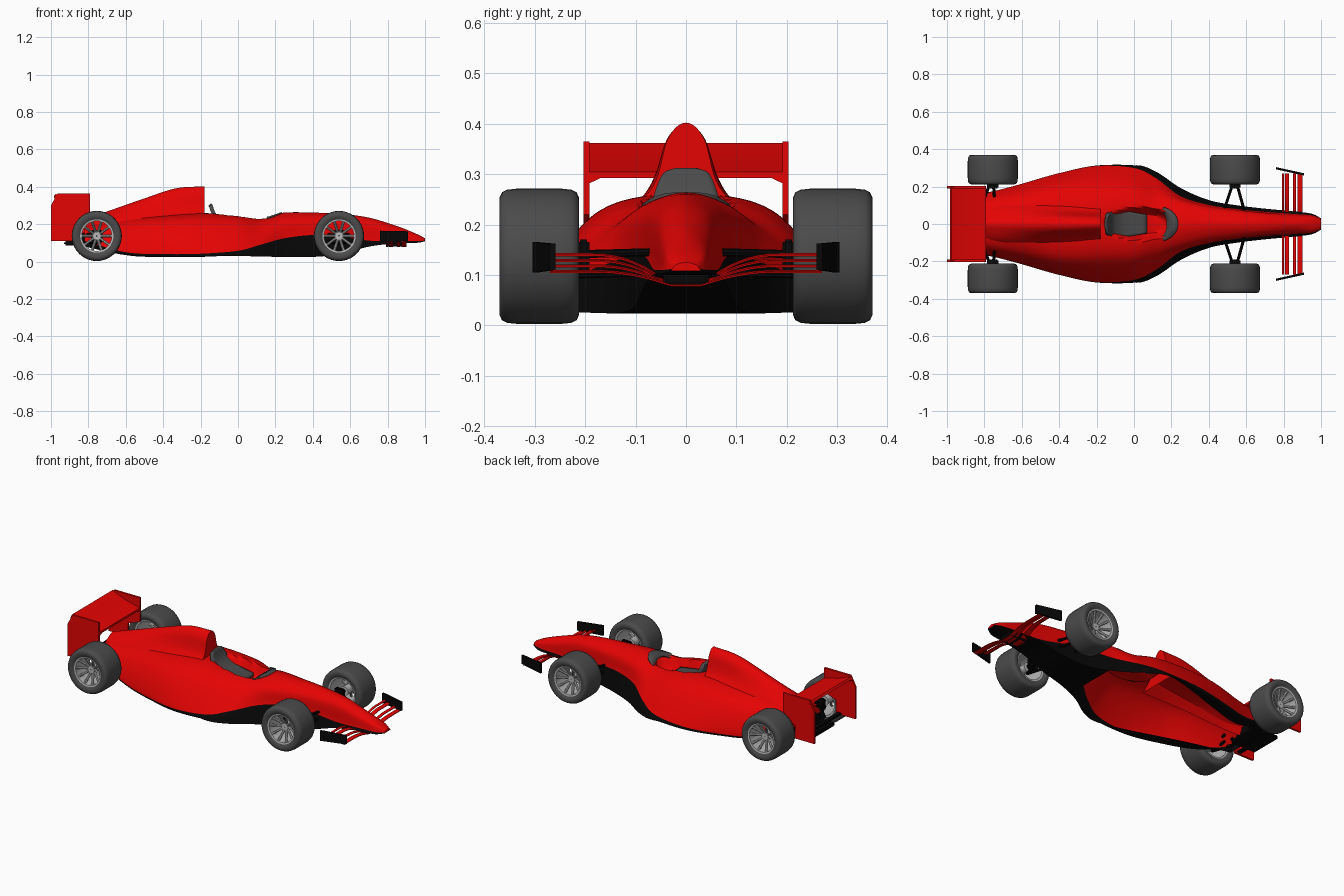
import bpy, bmesh, math
from mathutils import Vector, Matrix

if "Cube" in bpy.data.objects:
    bpy.data.objects.remove(bpy.data.objects["Cube"], do_unlink=True)


def material(name, r, g, b):
    m = bpy.data.materials.new(name)
    m.use_nodes = True
    m.diffuse_color = (r, g, b, 1)
    m.node_tree.nodes["Principled BSDF"].inputs["Base Color"].default_value = (r, g, b, 1)
    return m


RED = material("racing red", 0.78, 0.001, 0.001)
BLACK = material("carbon black", 0.002, 0.002, 0.002)
RUBBER = material("dark grey", 0.07, 0.07, 0.07)
METAL = material("rim grey", 0.48, 0.48, 0.48)


def finish(bm, name, *mats, smooth=True):
    bmesh.ops.recalc_face_normals(bm, faces=bm.faces)
    mesh = bpy.data.meshes.new(name)
    bm.to_mesh(mesh)
    bm.free()
    for m in mats:
        mesh.materials.append(m)
    obj = bpy.data.objects.new(name, mesh)
    bpy.context.collection.objects.link(obj)
    if smooth:
        bpy.ops.object.select_all(action='DESELECT')
        obj.select_set(True)
        bpy.context.view_layer.objects.active = obj
        bpy.ops.object.shade_smooth_by_angle(angle=math.radians(40))
    return obj


def spline(points, n):
    """Smooth curve through the points, n steps per span."""
    p = [Vector(q) for q in points]
    p = [p[0] * 2 - p[1]] + p + [p[-1] * 2 - p[-2]]
    out = []
    for a, b, c, d in zip(p, p[1:], p[2:], p[3:]):
        for i in range(n):
            t = i / n
            out.append(b + (c - a) * (t / 2) + (a * 2 - b * 5 + c * 4 - d) * (t * t / 2)
                       + (b * 3 - a - c * 3 + d) * (t ** 3 / 2))
    return out + [p[-2]]


def loft(stations, steps, n, floor_from=None, underside=False):
    """Skin a mirrored section along x; station = x, three (y, z) pairs, crown z."""
    bm = bmesh.new()
    rings = []
    for s in spline(stations, steps):
        half = [(s[1], s[2]), (s[3], s[4]), (s[5], s[6])]
        section = half + [(0, s[7])] + [(-y, z) for y, z in reversed(half)]
        rings.append([bm.verts.new((s[0], y, z)) for y, z in spline(section, n)])
    for r, q in zip(rings, rings[1:]):
        for i in range(len(r) - 1):
            f = bm.faces.new((r[i], q[i], q[i + 1], r[i + 1]))
            f.material_index = int(underside and not n <= i < n * 5)
        if floor_from is not None and r[0].co.x > floor_from:
            bm.faces.new((r[0], r[-1], q[-1], q[0])).material_index = 1
    bm.faces.new(rings[-1])
    bm.faces.new(rings[0]).material_index = int(underside)
    return bm


# Body shell: lower edge, colour line, shoulder, crown
body = loft([
    (-.82, .17, .08, .155, .11, .10, .18, .20),
    (-.6, .15, .035, .215, .05, .145, .19, .24),
    (-.4, .2, .03, .272, .04, .18, .21, .25),
    (-.2, .265, .03, .31, .042, .18, .222, .26),
    (0, .314, .03, .299, .058, .17, .215, .248),
    (.12, .278, .027, .243, .09, .135, .205, .24),
    (.25, .192, .025, .148, .125, .11, .22, .262),
    (.4, .128, .025, .102, .142, .08, .225, .262),
    (.55, .1, .04, .08, .135, .065, .22, .255),
    (.7, .082, .08, .065, .112, .052, .205, .235),
    (.85, .068, .098, .054, .11, .042, .165, .19),
    (.95, .055, .1, .046, .11, .035, .14, .15),
    (1, .03, .108, .027, .112, .02, .12, .125)], 12, 12, floor_from=.3, underside=True)
# Sunken cockpit
for v in body.verts:
    d = ((v.co.x - .035) / .2) ** 2 + (v.co.y / .09) ** 2
    if d < 1 and v.co.z > .17:
        t = min(1, (1 - d) * 1.6)
        v.co.z -= .075 * t * t * (3 - 2 * t)
finish(body, "body_shell", RED, BLACK)

# Engine cover with tall air intake
cover = loft([
    (-.84, .09, .15, .07, .18, .03, .208, .22),
    (-.7, .12, .17, .08, .222, .032, .257, .268),
    (-.5, .13, .19, .08, .258, .036, .32, .338),
    (-.33, .14, .2, .072, .275, .038, .365, .392),
    (-.18, .14, .2, .066, .275, .036, .37, .402)], 8, 8)
finish(cover, "engine_cover", RED)


def box(name, lo, hi, mat, bevel):
    bm = bmesh.new()
    bmesh.ops.create_cube(bm, size=1)
    for v in bm.verts:
        v.co = [a + (c + .5) * (b - a) for a, b, c in zip(lo, hi, v.co)]
    bmesh.ops.bevel(bm, geom=bm.edges, offset=bevel, segments=2, affect='EDGES')
    return finish(bm, name, mat, smooth=False)


# Seat: reclined shell rising into a domed headrest, swept as (x, z, half width)
bm = bmesh.new()
rows = [[bm.verts.new((x, w * k, z)) for k in (-1, -.8, -.4, 0, .4, .8, 1)]
        for x, z, w in spline([(-.145, .312, .022), (-.136, .302, .045), (-.125, .27, .06),
                               (-.1, .235, .068), (-.04, .205, .068), (.07, .195, .05)], 4)]
for r, q in zip(rows, rows[1:]):
    for i in range(len(r) - 1):
        bm.faces.new((r[i], q[i], q[i + 1], r[i + 1]))
finish(bm, "seat", RUBBER).modifiers.new("thickness", 'SOLIDIFY').thickness = .02

# Crescent shaped dash around the front of the cockpit
bm = bmesh.new()
pairs = []
for i in range(17):
    a = math.radians(-80 + 10 * i)
    c, s = math.cos(a), math.sin(a)
    pairs.append([bm.verts.new((.14 + r * c, w * s, z - .025 * abs(s) ** 3))
                  for r, w, z in ((.095, .088, .264), (.035, .066, .245))])
for p, q in zip(pairs, pairs[1:]):
    bm.faces.new((p[0], q[0], q[1], p[1]))
finish(bm, "dash_screen", RUBBER).modifiers.new("thickness", 'SOLIDIFY').thickness = .008


def lathe(name, profile, centre, mat, segments=40):
    """Turn a closed (radius, y) outline round the axle."""
    bm = bmesh.new()
    rings = []
    for i in range(segments):
        a = math.tau * i / segments
        rings.append([bm.verts.new(Vector((r * math.cos(a), y, r * math.sin(a))) + centre)
                      for r, y in profile])
    for i, r in enumerate(rings):
        q = rings[(i + 1) % segments]
        for j in range(len(r)):
            k = (j + 1) % len(r)
            bm.faces.new((r[j], r[k], q[k], q[j]))
    return finish(bm, name, mat)


def rods(name, ends, radius, mat):
    bm = bmesh.new()
    for a, b in ends:
        a, b = Vector(a), Vector(b)
        turn = (b - a).to_track_quat('Z', 'Y').to_matrix().to_4x4()
        bmesh.ops.create_cone(bm, cap_ends=True, segments=8, radius1=radius, radius2=radius,
                              depth=(b - a).length, matrix=Matrix.Translation((a + b) / 2) @ turn)
    return finish(bm, name, mat)


# Open wheels with dished spokes, and the suspension arms
half_tyre = [(.086, .068), (.1, .077), (.116, .079), (.127, .074), (.132, .064), (.134, .045)]
tyre = [(r, -y) for r, y in half_tyre] + half_tyre[::-1]
rim = [(.08, -.068), (.089, -.07), (.089, .07), (.08, .068)]
for side, s in (("far", 1), ("near", -1)):
    for axle, x, inner, reaches in (("front", .54, .07, (-.06, .05)),
                                    ("rear", -.755, .13, (-.05, .01))):
        tag = axle + "_" + side
        centre = Vector((x, s * .291, .137))
        lathe(tag + "_tyre", tyre, centre, RUBBER)
        lathe(tag + "_rim", rim, centre, METAL)
        hub = [(.002, s * .035), (.022, s * .035), (.028, s * -.05), (.002, s * -.05)]
        lathe(tag + "_hub", hub, centre, METAL, 20)
        spokes = []
        for i in range(10):
            d = Matrix.Rotation(math.tau * i / 10, 3, 'Y') @ Vector((1, 0, 0))
            spokes.append((centre + d * .018 + Vector((0, s * .022, 0)),
                           centre + d * .084 + Vector((0, s * .058, 0))))
        rods(tag + "_spokes", spokes, .0075, METAL)
        arms = [((x + reach, s * inner, z + .005), (x, s * .25, z))
                for z in (.1, .14) for reach in reaches]
        rods(tag + "_suspension", arms, .008, BLACK)
        box(tag + "_upright", (x - .03, s * .203 - .012, .1), (x + .03, s * .203 + .012, .17),
            BLACK, .005)


def plate(name, outline, y, skew, mat):
    """Thin upright plate from an xz outline; skew turns it in towards the nose."""
    x0 = outline[0][0]
    bm = bmesh.new()
    sides = [[bm.verts.new((x, y + t + (x - x0) * skew, z)) for x, z in outline]
             for t in (-.006, .006)]
    bm.faces.new(sides[0])
    bm.faces.new(sides[1])
    for i in range(len(outline)):
        j = (i + 1) % len(outline)
        bm.faces.new((sides[0][i], sides[0][j], sides[1][j], sides[1][i]))
    return finish(bm, name, mat, smooth=False)


# Wing end plates
rear_plate = [(-1, .11), (-.87, .11), (-.87, .19), (-.79, .22),
              (-.79, .365), (-.965, .365), (-1, .3)]
front_plate = [(.76, .105), (.91, .11), (.91, .162), (.76, .165)]
for side, s in (("far", 1), ("near", -1)):
    plate("rear_wing_plate_" + side, rear_plate, s * .197, 0, RED)
    plate("front_wing_plate_" + side, front_plate, s * .298, -s * .22, BLACK)


def span(name, ys, outline_at, mat):
    """Wing element: loft a closed xz outline across y."""
    bm = bmesh.new()
    rows = [[bm.verts.new((x, y, z)) for x, z in outline_at(y)] for y in ys]
    for r, q in zip(rows, rows[1:]):
        for i in range(len(r)):
            j = (i + 1) % len(r)
            bm.faces.new((r[i], q[i], q[j], r[j]))
    bm.faces.new(rows[0])
    bm.faces.new(rows[-1])
    return finish(bm, name, mat)


# Rear wing, flaring into the end plates at its tips
def rear_foil(y):
    drop = .012 * max(0, (abs(y) - .17) / .025)
    return [(-.79, .292 - drop), (-.88, .305 - drop), (-.985, .352 - drop),
            (-.975, .362), (-.88, .325), (-.79, .304)]


span("rear_wing_plane", (-.195, -.17, .17, .195), rear_foil, RED)

# Front wing slats dipping under the nose
for n, (x, width) in enumerate(((.79, .012), (.806, .024), (.85, .016), (.875, .025))):
    def slat(y):
        t = min(1, max(0, (abs(y) - .03) / .15))
        z = .078 + (.06 - n * .011) * t * (2 - t)
        return [(x, z), (x + width, z - .001), (x + width, z + .002), (x, z + .005)]
    span("front_wing_slat_%d" % (n + 1), [k * .0135 for k in range(-20, 21)], slat, RED)
box("front_wing_mount", (.79, -.045, .08), (.9, .045, .108), BLACK, .005)

# Gearbox, diffuser and wing support
box("diffuser", (-.93, -.1, .085), (-.76, .1, .11), BLACK, .008)
box("gearbox", (-.88, -.04, .1), (-.78, .04, .17), BLACK, .01)
box("wing_support", (-.91, -.192, .112), (-.88, .192, .124), BLACK, .004)
